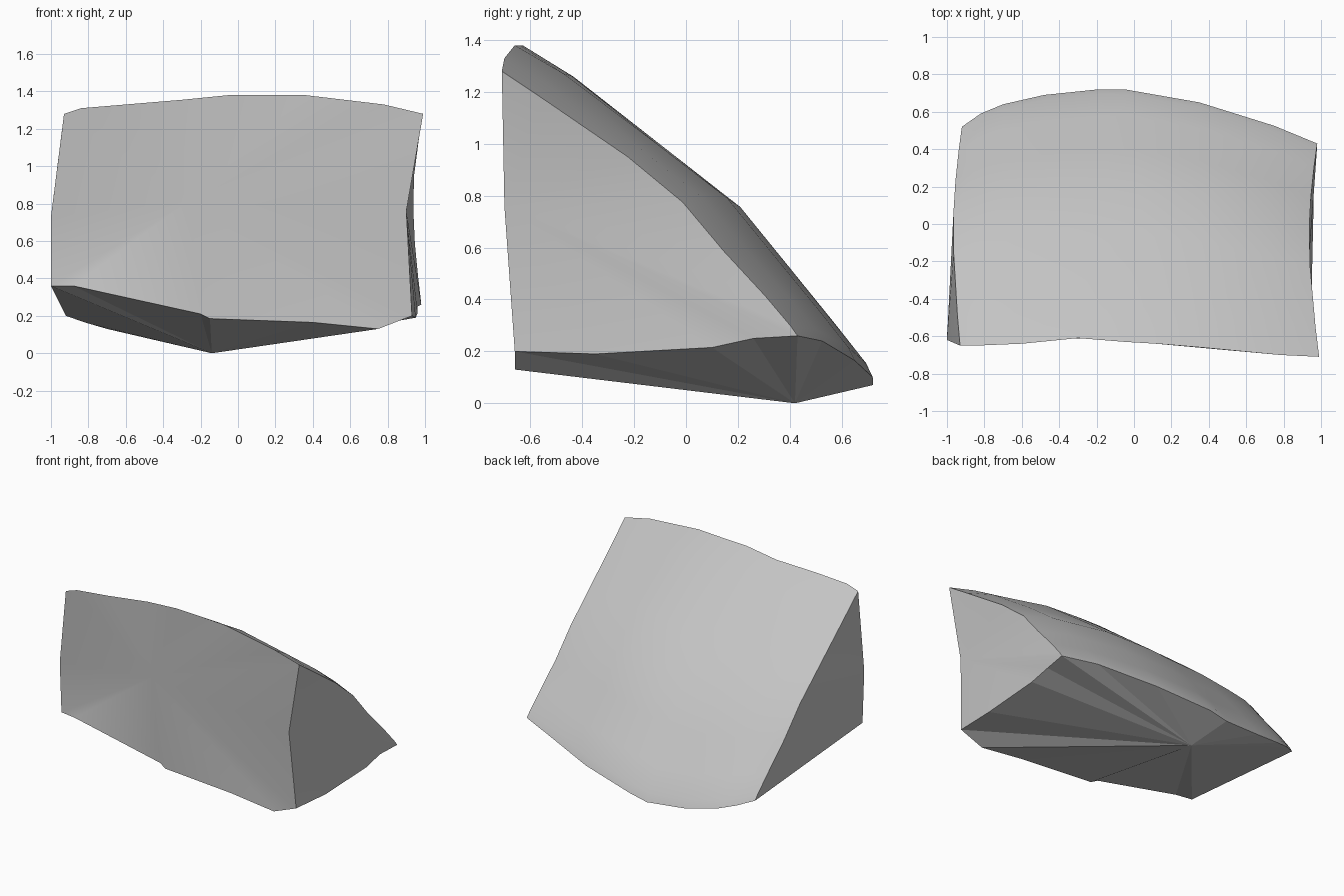
import bpy
import bmesh
import math
from mathutils import Vector

old = bpy.data.objects.get("Cube")
if old:
    bpy.data.objects.remove(old, do_unlink=True)

# One plain stone colour
stone = bpy.data.materials.new("stone_grey")
stone.use_nodes = True
colour = (0.55, 0.55, 0.55, 1)
stone.diffuse_color = colour
stone.node_tree.nodes["Principled BSDF"].inputs["Base Color"].default_value = colour

# Crest and lower back rim, from right to left
crest = [(-.93, -.65, 1.28), (-.84, -.65, 1.31), (-.6, -.64, 1.33), (-.3, -.61, 1.355),
         (-.05, -.63, 1.38), (.12, -.64, 1.38), (.36, -.66, 1.38), (.78, -.7, 1.33),
         (.99, -.71, 1.28)]
rim = [(-.92, .52, .2), (-.82, .59, .165), (-.7, .64, .13), (-.48, .69, .09),
       (-.19, .72, .07), (-.05, .72, .1), (.35, .65, .165), (.75, .525, .24),
       (.98, .43, .26)]
# Lower front edge, from left to right
sill = [(.93, -.66, .2), (.75, -.66, .13), (.4, -.65, .165), (-.15, -.62, .185),
        (-.2, -.61, .21), (-.88, -.62, .36), (-1, -.6, .36)]
# Back slope rows: position down the slope, swell in the middle, swell at the sides
rows = [(0, 0, 0), (.12, .05, .025), (.38, .097, .077), (.56, .128, .087),
        (.72, .088, .052), (.87, .05, .031), (.97, .022, .01), (1, 0, 0)]

bm = bmesh.new()


def vert(p):
    return bm.verts.new(p)


def fan(centre, ring, closed=False):
    """Triangles from one point to each edge of a ring."""
    pairs = list(zip(ring, ring[1:]))
    if closed:
        pairs.append((ring[-1], ring[0]))
    for a, b in pairs:
        bm.faces.new((centre, a, b))


# Faceted, bulging back slope
columns = []
for top, low in zip(crest, rim):
    top, low = Vector(top), Vector(low)
    fall = low - top
    outward = Vector((0, -fall.z, fall.y)).normalized()
    side = abs((top.x + low.x) / 2) ** 2.5
    column = []
    for t, middle_swell, side_swell in rows:
        swell = middle_swell + (side_swell - middle_swell) * side
        bow = Vector((-0.05 * side * math.sin(math.pi * t), 0, 0))
        column.append(vert(top + fall * t + outward * swell + bow))
    columns.append(column)
for a, b in zip(columns, columns[1:]):
    for r in range(len(rows) - 1):
        bm.faces.new((a[r], a[r + 1], b[r + 1], b[r]))

front_low = [vert(p) for p in sill]
left_mid = vert((.9, -.7, .76))
right_mid = vert((-1, -.62, .73))
left_low = [vert(p) for p in [(.96, .26, .25), (.96, .1, .215), (.95, -.35, .19)]]

# Slightly dented front face
top_edge = [c[0] for c in columns]
fan(vert((-.27, -.605, .81)), top_edge + [left_mid] + front_low + [right_mid], True)

# Broken sides
fan(left_mid, columns[-1] + left_low + front_low[:1])
fan(right_mid, columns[0] + front_low[-1:])

# Keeled underside
fan(vert((-.14, .42, 0)), [c[-1] for c in columns] + left_low + front_low, True)

bmesh.ops.recalc_face_normals(bm, faces=bm.faces[:])
mesh = bpy.data.meshes.new("rock_wedge")
bm.to_mesh(mesh)
bm.free()
mesh.materials.append(stone)
rock = bpy.data.objects.new("rock_wedge", mesh)
bpy.context.collection.objects.link(rock)
bpy.context.view_layer.objects.active = rock
rock.select_set(True)
bpy.ops.object.shade_smooth_by_angle(angle=math.radians(30))

# Flat facets underneath
for face in mesh.polygons:
    if face.normal.z < -0.3:
        face.use_smooth = False
